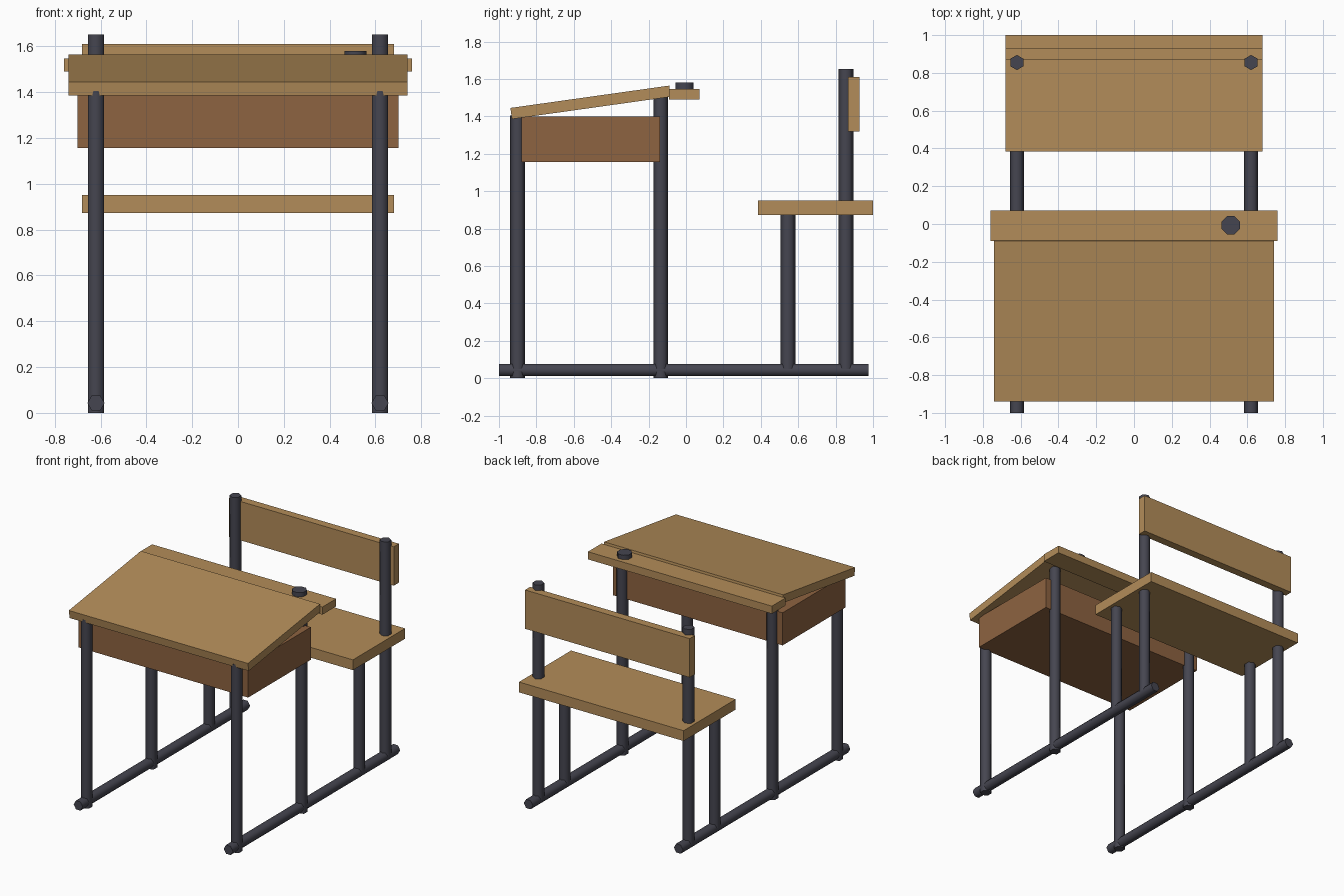
import bpy, math
from mathutils import Matrix

if "Cube" in bpy.data.objects:
    bpy.data.objects.remove(bpy.data.objects["Cube"])


def material(name, rgb):
    m = bpy.data.materials.new(name)
    m.diffuse_color = (*rgb, 1)
    m.use_nodes = True
    m.node_tree.nodes["Principled BSDF"].inputs["Base Color"].default_value = m.diffuse_color
    return m


WOOD = material("light wood", (0.45, 0.265, 0.10))
BROWN = material("brown wood", (0.27, 0.125, 0.052))
METAL = material("dark metal", (0.06, 0.06, 0.08))


def box(name, x, y, z, mat):
    """Board spanning -x..x and the given y and z ranges."""
    bpy.ops.mesh.primitive_cube_add(size=1)
    ob = bpy.context.object
    ob.name = name
    ob.data.transform(Matrix.Diagonal((2 * x, y[1] - y[0], z[1] - z[0], 1)))
    ob.location = (0, sum(y) / 2, sum(z) / 2)
    ob.data.materials.append(mat)
    return ob


def tube(name, radius, length, loc, sides=6, rot=(0, 0, 0)):
    bpy.ops.mesh.primitive_cylinder_add(vertices=sides, radius=radius,
                                        depth=length, location=loc, rotation=rot)
    ob = bpy.context.object
    ob.name = name
    ob.data.materials.append(METAL)
    bpy.ops.object.shade_smooth_by_angle(angle=math.radians(65))
    return ob


# wooden boards
box("seat", 0.68, (0.385, 1.0), (0.873, 0.95), WOOD)
box("backrest", 0.68, (0.867, 0.928), (1.32, 1.61), WOOD)
box("pen_shelf", 0.76, (-0.09, 0.072), (1.49, 1.547), WOOD)
box("desk_box", 0.70, (-0.88, -0.14), (1.157, 1.40), BROWN)

# sloping desk lid
lid = box("desk_lid", 0.74, (-0.939, -0.081), (1.445, 1.505), WOOD)
lid.rotation_euler.x = math.radians(8)

# metal frame on both sides: name, y, bottom, top
POSTS = [("front_leg", -0.90, 0.0, 1.405), ("middle_leg", -0.135, 0.0, 1.515),
         ("seat_leg", 0.545, 0.045, 0.89), ("back_post", 0.855, 0.045, 1.652)]
for side, x in (("left", -0.62), ("right", 0.62)):
    for name, y, z0, z1 in POSTS:
        tube(f"{name}_{side}", 0.04, z1 - z0, (x, y, (z0 + z1) / 2))
    # floor rail, flat side down
    tube(f"floor_rail_{side}", 0.0375, 1.975, (x, -0.0125, 0.043),
         rot=(math.pi / 2, math.pi / 6, 0))

# inkwell on the shelf
tube("inkwell", 0.052, 0.06, (0.512, -0.007, 1.55), sides=8,
     rot=(0, 0, math.pi / 8))
